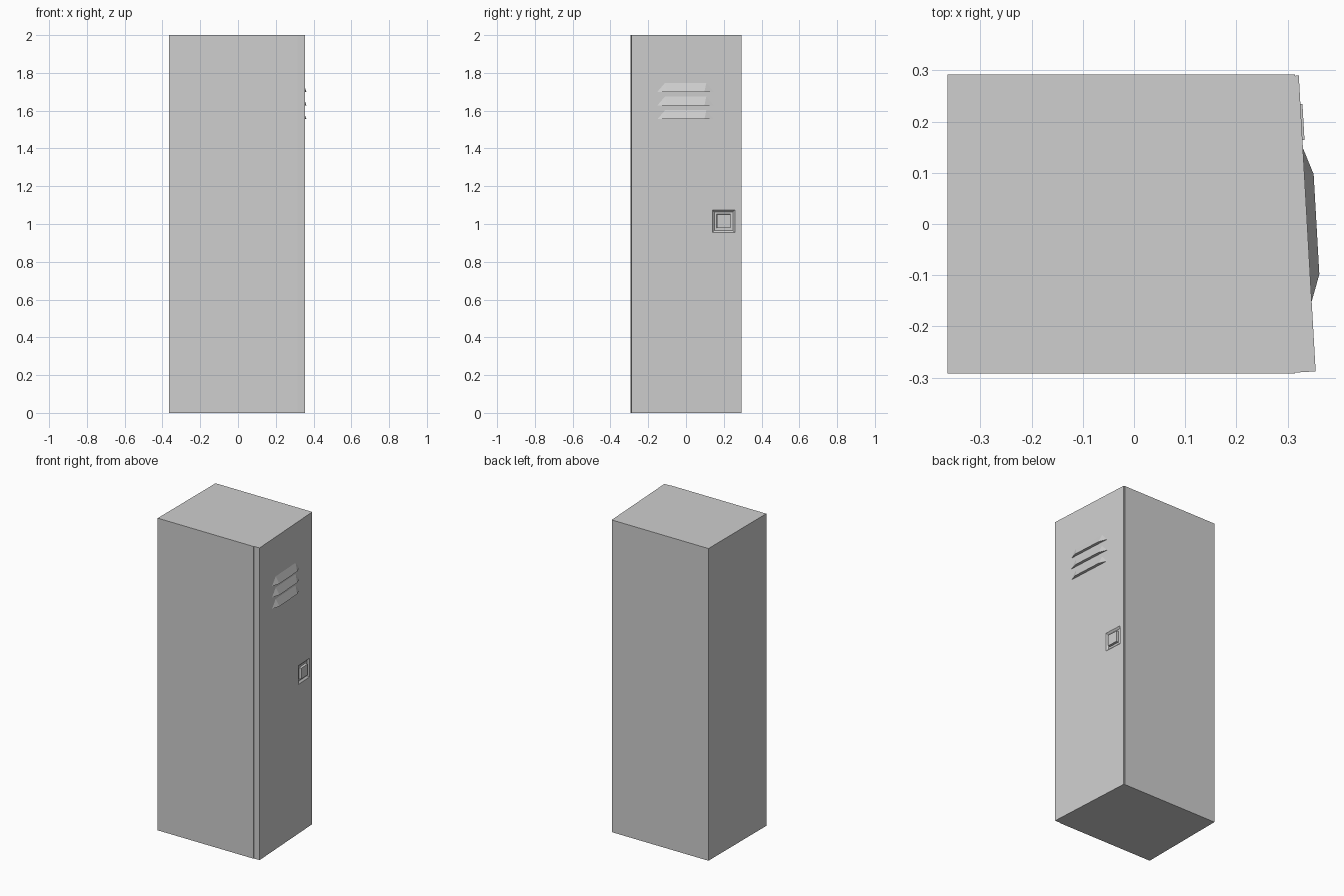
import bpy, bmesh
from mathutils import Matrix

cube = bpy.data.objects.get("Cube")
if cube:
    bpy.data.objects.remove(cube, do_unlink=True)

# Painted metal
grey = bpy.data.materials.new("grey_metal")
grey.use_nodes = True
colour = (0.62, 0.62, 0.62, 1)
grey.diffuse_color = colour
grey.node_tree.nodes["Principled BSDF"].inputs["Base Color"].default_value = colour

# The door hangs slightly turned about its front hinge; local x points outward
DOOR = Matrix.Translation((0.355, -0.288, 0)) @ Matrix.Rotation(0.057, 4, "Z")
DOOR_WIDTH = 0.579
LATCH_Y, LATCH_Z = 0.488, 1.015


def make_hull(name, points, matrix=Matrix()):
    """Convex solid spanned by a few corner points."""
    bm = bmesh.new()
    verts = [bm.verts.new(p) for p in points]
    bmesh.ops.convex_hull(bm, input=verts)
    bmesh.ops.dissolve_limit(bm, angle_limit=0.001, verts=bm.verts, edges=bm.edges)
    bmesh.ops.recalc_face_normals(bm, faces=bm.faces)
    mesh = bpy.data.meshes.new(name)
    bm.to_mesh(mesh)
    bm.free()
    mesh.materials.append(grey)
    obj = bpy.data.objects.new(name, mesh)
    bpy.context.collection.objects.link(obj)
    obj.matrix_world = matrix
    return obj


def box_points(x0, x1, y0, y1, z0, z1):
    return [(x, y, z) for x in (x0, x1) for y in (y0, y1) for z in (z0, z1)]


def square_frustum(name, x_in, half_in, x_out, half_out):
    """Tapered square block centred on the latch."""
    points = [(x, LATCH_Y + sy * h, LATCH_Z + sz * h)
              for x, h in ((x_in, half_in), (x_out, half_out))
              for sy in (-1, 1) for sz in (-1, 1)]
    return make_hull(name, points, DOOR)


# Cabinet and door
make_hull("cabinet", box_points(-0.364, 0.315, -0.2925, 0.2925, 0, 2))
door = make_hull("door", box_points(-0.04, 0, 0, DOOR_WIDTH, 0, 2), DOOR)

# Latch recess with sloping walls
cutter = square_frustum("recess_cutter", -0.01, 0.049, 0.002, 0.062)
cutter.hide_render = True
cutter.hide_set(True)
cut = door.modifiers.new("latch_recess", "BOOLEAN")
cut.operation = "DIFFERENCE"
cut.solver = "EXACT"
cut.object = cutter

# Latch button
square_frustum("latch_button", -0.012, 0.037, 0.004, 0.035)

# Vent louvers: sloping hoods with flat undersides
for i, z in enumerate((1.555, 1.628, 1.70)):
    points = []
    for s in (-1, 1):
        mid = 0.287
        points += [(-0.001, mid + s * 0.153, z), (0.018, mid + s * 0.098, z),
                   (-0.001, mid + s * 0.11, z + 0.05)]
    make_hull(f"vent_louver_{i + 1}", points, DOOR)
